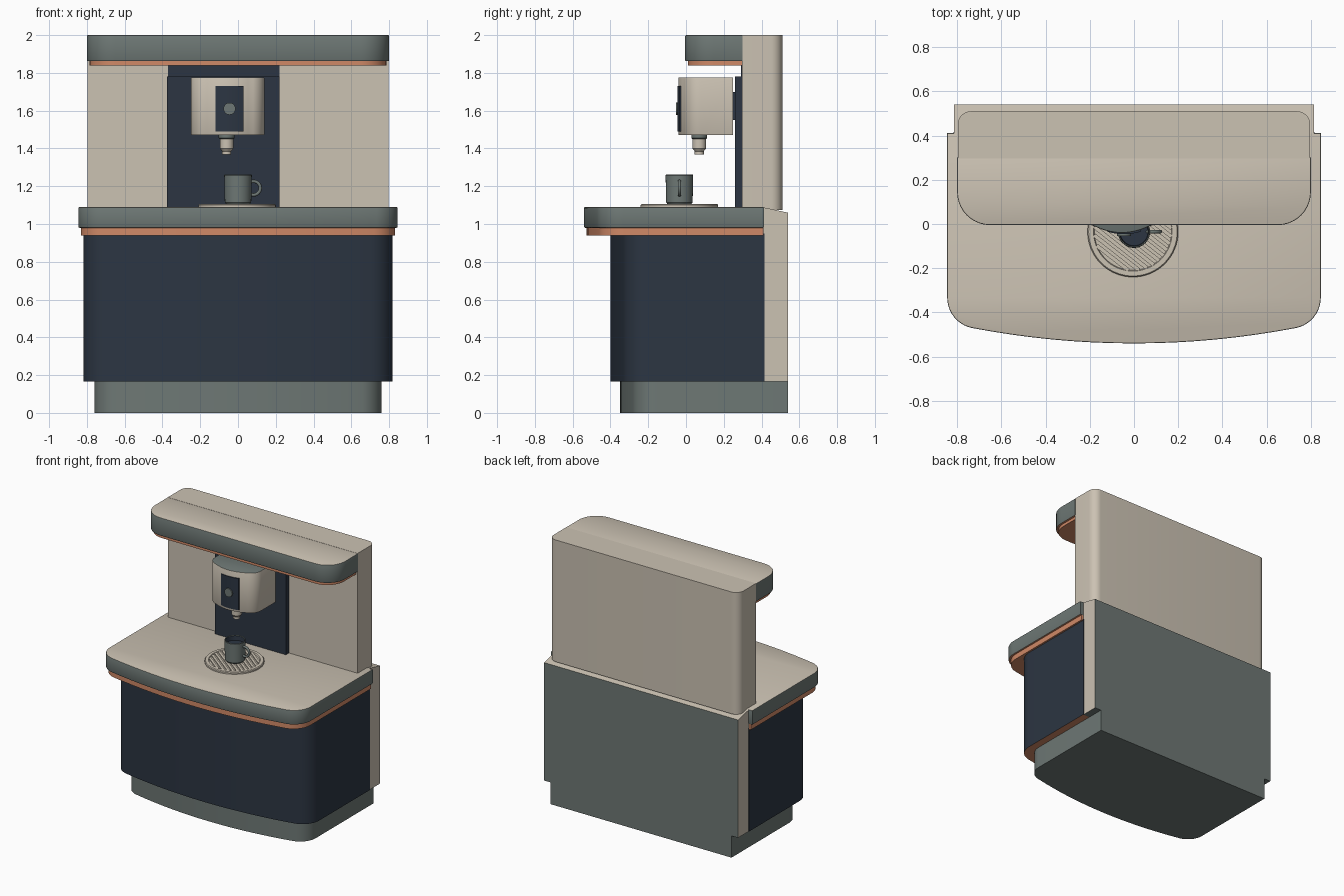
import bpy, bmesh, math
from mathutils import Matrix, Vector

if "Cube" in bpy.data.objects:
    bpy.data.objects.remove(bpy.data.objects["Cube"])


def mat(name, rgb):
    m = bpy.data.materials.new(name)
    m.diffuse_color = (*rgb, 1)
    m.use_nodes = True
    m.node_tree.nodes["Principled BSDF"].inputs["Base Color"].default_value = m.diffuse_color
    return m


CREAM = mat("cream", (0.60, 0.54, 0.45))
GREY = mat("grey_green", (0.155, 0.187, 0.177))
NAVY = mat("navy", (0.025, 0.036, 0.055))
COPPER = mat("copper", (0.63, 0.25, 0.135))


def finish(name, bm, mats, rule=None):
    """Turn a bmesh into a smooth-by-angle object; rule picks the slot of a face."""
    bmesh.ops.recalc_face_normals(bm, faces=bm.faces[:])
    bm.normal_update()
    if rule:
        for f in bm.faces:
            f.material_index = rule(f)
    me = bpy.data.meshes.new(name)
    bm.to_mesh(me)
    bm.free()
    for m in mats:
        me.materials.append(m)
    ob = bpy.data.objects.new(name, me)
    bpy.context.collection.objects.link(ob)
    bpy.ops.object.select_all(action='DESELECT')
    ob.select_set(True)
    bpy.context.view_layer.objects.active = ob
    bpy.ops.object.shade_smooth_by_angle(angle=math.radians(35))
    return ob


def slab(name, plan, z0, z1, side, top=None, bottom=None, bevel=0.0):
    """Extrude a plan outline upwards, colouring side, top and bottom."""
    bm = bmesh.new()
    base = bm.faces.new([bm.verts.new((x, y, z0)) for x, y in plan])
    up = bmesh.ops.extrude_face_region(bm, geom=[base], use_keep_orig=True)
    vs = [g for g in up["geom"] if isinstance(g, bmesh.types.BMVert)]
    bmesh.ops.translate(bm, vec=(0, 0, z1 - z0), verts=vs)
    if bevel:
        edges = [e for e in bm.edges
                 if abs(e.verts[0].co.z - e.verts[1].co.z) < 1e-6]
        bmesh.ops.bevel(bm, geom=edges, offset=bevel, segments=2,
                        profile=0.5, affect='EDGES')
    return finish(name, bm, [side, top or side, bottom or side],
                  lambda f: 1 if f.normal.z > 0.9 else 2 if f.normal.z < -0.9 else 0)


def rounded(x0, x1, y0, y1, rf, rb, n=10):
    """Rectangle outline with front and back corner radii."""
    pts = []
    for cx, cy, r, a in ((x1, y0, rf, -90), (x1, y1, rb, 0),
                         (x0, y1, rb, 90), (x0, y0, rf, 180)):
        if r == 0:
            pts.append((cx, cy))
            continue
        ox = cx - r if cx == x1 else cx + r
        oy = cy + r if cy == y0 else cy - r
        for i in range(n + 1):
            t = math.radians(a + 90 * i / n)
            pts.append((ox + r * math.cos(t), oy + r * math.sin(t)))
    return pts


def bowed(hw, yf, yb, r, bow, cx=0.0, n=10):
    """Outline with a bowed front, round front corners and a square back."""
    a = math.radians(78)
    xe = hw - r + r * math.cos(a)
    yc = yf + bow + r * math.sin(a)
    half = [(xe * i / 8, yf + bow * (i / 8) ** 2) for i in range(1, 8)]
    half += [(hw - r + r * math.cos(a * (1 - i / n)),
              yc - r * math.sin(a * (1 - i / n))) for i in range(n + 1)]
    half.append((hw, yb))
    pts = [(-x, y) for x, y in reversed(half)] + [(0, yf)] + half
    return [(x + cx, y) for x, y in pts]


def lathe(name, profile, centre, mats, rule=None, segs=48):
    """Spin an (r, z) profile round a vertical axis."""
    bm = bmesh.new()
    vs = [bm.verts.new((r, 0, z)) for r, z in profile]
    es = [bm.edges.new(p) for p in zip(vs, vs[1:])]
    bmesh.ops.spin(bm, geom=vs + es, cent=(0, 0, 0), axis=(0, 0, 1),
                   angle=math.tau, steps=segs)
    bmesh.ops.remove_doubles(bm, verts=bm.verts[:], dist=1e-5)
    bmesh.ops.translate(bm, vec=(*centre, 0), verts=bm.verts[:])
    return finish(name, bm, mats, rule)


# Plinth and main cabinet with a copper underside
slab("plinth", bowed(0.76, -0.35, 0.54, 0.13, 0.07), 0.0, 0.17, GREY)
slab("cabinet_front", bowed(0.818, -0.40, 0.415, 0.14, 0.07), 0.165, 0.95,
     NAVY, bottom=COPPER)

# Rear cabinet: cream sides, sloping cream top, grey-green back
bm = bmesh.new()
section = [(0.41, 0.165), (0.54, 0.165), (0.54, 1.06), (0.41, 1.088)]
face = bm.faces.new([bm.verts.new((-0.815, y, z)) for y, z in section])
ext = bmesh.ops.extrude_face_region(bm, geom=[face], use_keep_orig=True)
bmesh.ops.translate(bm, vec=(1.63, 0, 0),
                    verts=[g for g in ext["geom"] if isinstance(g, bmesh.types.BMVert)])
finish("cabinet_rear", bm, [CREAM, GREY],
       lambda f: 1 if f.normal.y > 0.9 or f.normal.z < -0.9 else 0)

# Counter with copper trim below
slab("counter_trim", bowed(0.832, -0.528, 0.41, 0.14, 0.07), 0.94, 0.985, COPPER)
slab("counter", bowed(0.845, -0.54, 0.412, 0.14, 0.07), 0.98, 1.09, GREY,
     top=CREAM, bottom=COPPER, bevel=0.006)

# Back wall and canopy
slab("back_wall", rounded(-0.797, 0.797, 0.297, 0.51, 0, 0.06), 1.075, 2.0, CREAM)
slab("canopy", rounded(-0.8, 0.8, -0.005, 0.30, 0.15, 0), 1.862, 2.0, GREY,
     top=CREAM, bottom=COPPER, bevel=0.006)
slab("canopy_trim", rounded(-0.785, 0.785, 0.01, 0.30, 0.14, 0), 1.84, 1.866, COPPER)

# Navy splash panel
slab("splash_panel", rounded(-0.375, 0.22, 0.26, 0.30, 0, 0), 1.088, 1.78, NAVY)
slab("splash_panel_top", rounded(-0.37, 0.22, 0.29, 0.30, 0, 0), 1.775, 1.842, NAVY)

# Coffee machine head
MX = -0.055
slab("machine_head", bowed(0.195, -0.04, 0.25, 0.09, 0.03, MX), 1.47, 1.776,
     CREAM, top=GREY, bottom=GREY, bevel=0.005)
slab("machine_mount", rounded(-0.2, 0.09, 0.24, 0.27, 0, 0), 1.55, 1.70, NAVY)
arc = [(MX + 0.01 + x / 100, -0.046 + 0.03 * (x / 12.4) ** 2)
       for x in (-7.5, -5, -2.5, 0, 2.5, 5, 7.5)]
slab("machine_front_plate", arc + [(0.03, 0.0), (-0.12, 0.0)], 1.49, 1.73, NAVY)

# Round button on the plate
bm = bmesh.new()
bmesh.ops.create_cone(bm, cap_ends=True, segments=32, radius1=0.032, radius2=0.032,
                      depth=0.016,
                      matrix=Matrix.Translation((-0.045, -0.046, 1.61))
                      @ Matrix.Rotation(math.pi / 2, 4, 'X'))
finish("machine_button", bm, [GREY])

# Spout
lathe("spout", [(0, 1.475), (0.042, 1.475), (0.042, 1.455), (0.036, 1.45),
                (0.036, 1.40), (0.024, 1.385), (0.024, 1.367), (0, 1.367)],
      (-0.06, 0.07), [CREAM, GREY],
      lambda f: 1 if f.calc_center_median().z > 1.449 else 0, 32)

# Drip tray: dish with raised rim and diagonal slats
TC = (-0.005, -0.035)
lathe("drip_tray", [(0, 1.085), (0.2, 1.085), (0.205, 1.09), (0.205, 1.1),
                    (0.2, 1.106), (0.178, 1.106), (0.174, 1.096), (0, 1.096)],
      TC, [CREAM], None, 64)
bm = bmesh.new()
for i in range(-5, 6):
    d = i * 0.03
    half = math.sqrt(0.176 ** 2 - d * d)
    bmesh.ops.create_cube(bm, size=1, matrix=Matrix.Translation((*TC, 1.099))
                          @ Matrix.Rotation(math.radians(-38), 4, 'Z')
                          @ Matrix.Translation((0, d, 0))
                          @ Matrix.Diagonal((2 * half, 0.018, 0.01, 1)))
finish("tray_slats", bm, [CREAM])

# Cup with dark inside and a ring handle
lathe("cup", [(0, 1.104), (0.062, 1.104), (0.07, 1.114), (0.073, 1.258),
              (0.070, 1.262), (0.066, 1.258), (0.063, 1.225), (0, 1.225)],
      (0.0, -0.035), [GREY, NAVY],
      lambda f: 1 if f.calc_center_median().z > 1.22
      and (f.calc_center_median() - Vector((0, -0.035, f.calc_center_median().z))).length < 0.067
      else 0)
bpy.ops.mesh.primitive_torus_add(location=(0.082, -0.035, 1.19),
                                 rotation=(math.pi / 2, 0, 0),
                                 major_radius=0.036, minor_radius=0.009,
                                 major_segments=32, minor_segments=10)
handle = bpy.context.object
handle.name = "cup_handle"
handle.data.materials.append(GREY)
bpy.ops.object.shade_smooth_by_angle(angle=math.radians(60))
